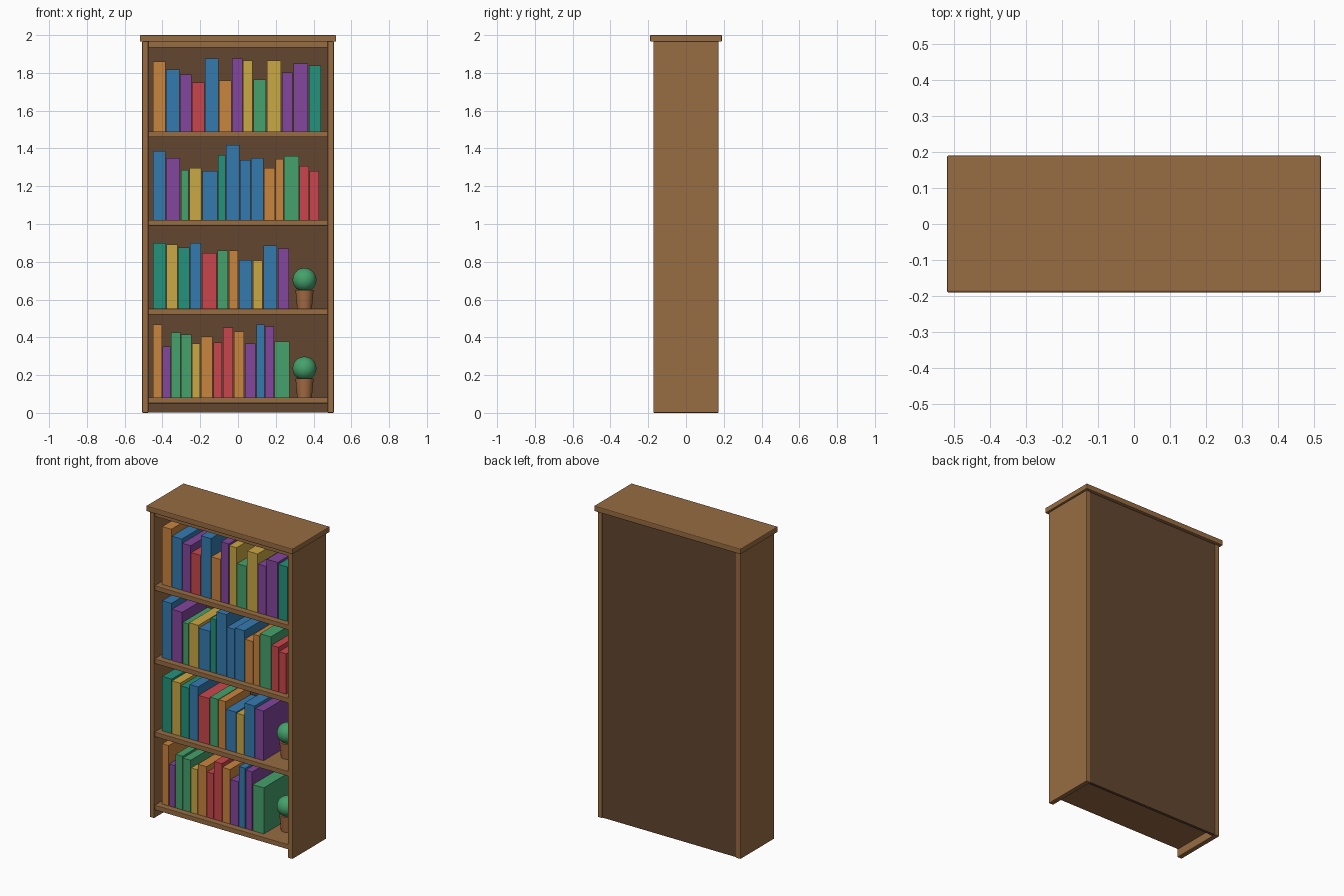
import bpy, math

if "Cube" in bpy.data.objects:
    bpy.data.objects.remove(bpy.data.objects["Cube"])


def lin(c):
    return c / 12.92 if c <= 0.04045 else ((c + 0.055) / 1.055) ** 2.4


def material(name, hex_code):
    rgb = [lin(int(hex_code[i:i + 2], 16) / 255) for i in (0, 2, 4)]
    m = bpy.data.materials.new(name)
    m.diffuse_color = (*rgb, 1)
    m.use_nodes = True
    m.node_tree.nodes["Principled BSDF"].inputs["Base Color"].default_value = m.diffuse_color
    return m


WOOD = material("wood", "976C42")
DARK = material("dark wood", "62462F")
CLAY = material("clay", "A46B43")
BOOK = {
    "o": material("orange", "C9853F"), "b": material("blue", "357AB0"),
    "p": material("purple", "82469C"), "r": material("red", "C9464C"),
    "y": material("yellow", "CAA845"), "g": material("green", "45A16B"),
    "t": material("teal", "23927B"),
}


def box(name, lo, hi, mat, bevel=0.0):
    """Axis-aligned box between two corners."""
    bpy.ops.mesh.primitive_cube_add(size=1, location=[(a + b) / 2 for a, b in zip(lo, hi)])
    ob = bpy.context.object
    ob.name = name
    ob.scale = [b - a for a, b in zip(lo, hi)]
    bpy.ops.object.transform_apply(location=False, rotation=False, scale=True)
    ob.data.materials.append(mat)
    if bevel:
        mod = ob.modifiers.new("soft_edges", "BEVEL")
        mod.width = bevel
        mod.segments = 2
    return ob


# Case: sides, cap, top rail and recessed back
W, IN, D = 0.507, 0.475, 0.172
for side, x0, x1 in (("left", -W, -IN), ("right", IN, W)):
    box(side + "_side", (x0, -D, 0), (x1, D, 1.967), WOOD, 0.004)
box("cap", (-0.52, -0.19, 1.965), (0.52, 0.19, 2.0), WOOD, 0.005)
box("top_rail", (-IN, -0.165, 1.935), (IN, 0.15, 1.967), WOOD)
box("back_panel", (-IN - 0.002, 0.15, 0.003), (IN + 0.002, 0.168, 1.965), DARK)

# Shelves
SHELF_TOPS = [0.082 + 0.4695 * i for i in range(4)]
for i, z in enumerate(SHELF_TOPS):
    box(f"shelf_{i + 1}", (-IN - 0.002, -0.166, z - 0.031), (IN + 0.002, 0.152, z), WOOD, 0.003)

# Books, bottom row first: colours, spacing and heights in millimetres
ROWS = [
    ("opggyorropbpg",
     [50, 45, 53, 58, 47, 66, 50, 58, 58, 61, 47, 50, 82],
     [386, 270, 344, 334, 286, 323, 291, 371, 349, 286, 386, 376, 296]),
    ("tytbrgobybp",
     [71, 61, 63, 63, 82, 61, 53, 74, 55, 77, 63],
     [349, 339, 323, 349, 296, 307, 307, 259, 254, 334, 318]),
    ("bpgybtbbboogrr",
     [69, 77, 45, 69, 84, 42, 74, 58, 69, 61, 45, 82, 53, 55],
     [365, 328, 265, 275, 259, 344, 397, 318, 328, 275, 323, 339, 286, 259]),
    ("obprbopygyppt",
     [69, 74, 63, 69, 74, 69, 58, 55, 71, 79, 61, 82, 68],
     [371, 328, 302, 259, 386, 270, 386, 376, 275, 376, 312, 360, 349]),
]
for r, (colours, pitches, heights) in enumerate(ROWS):
    x, z = -0.449, SHELF_TOPS[r]
    for n, (c, p, h) in enumerate(zip(colours, pitches, heights)):
        box(f"book_{r + 1}_{n + 1}", (x, -0.127, z), (x + p / 1000 - 0.004, 0.125, z + h / 1000), BOOK[c])
        x += p / 1000

# Potted plants on the two lower shelves
for i, z in enumerate(SHELF_TOPS[:2]):
    bpy.ops.mesh.primitive_cone_add(vertices=32, radius1=0.039, radius2=0.048, depth=0.1,
                                    location=(0.352, 0, z + 0.05))
    pot = bpy.context.object
    pot.name = f"plant_pot_{i + 1}"
    pot.data.materials.append(CLAY)
    bpy.ops.object.shade_smooth_by_angle(angle=math.radians(40))
    bpy.ops.mesh.primitive_uv_sphere_add(segments=32, ring_count=16, radius=0.063,
                                         location=(0.352, 0, z + 0.153))
    bush = bpy.context.object
    bush.name = f"round_bush_{i + 1}"
    bush.data.materials.append(BOOK["g"])
    bpy.ops.object.shade_smooth()
